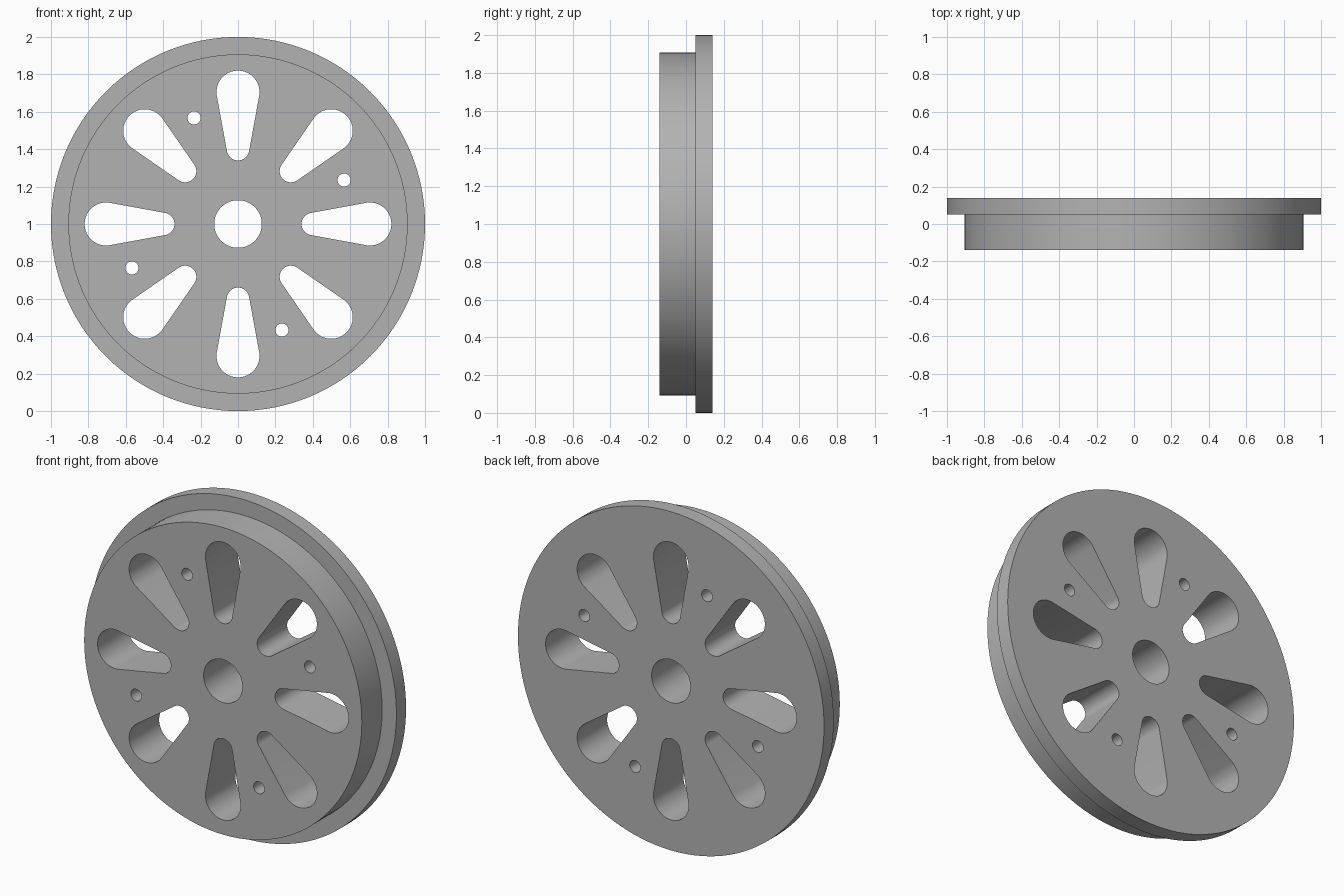
import bpy, bmesh
from math import sin, cos, pi, radians, asin

cube = bpy.data.objects.get("Cube")
if cube:
    bpy.data.objects.remove(cube, do_unlink=True)

AXIS_Z = 1.0      # height of the wheel axis
HALF_DEPTH = 0.14
SEGMENTS = 128

metal = bpy.data.materials.new("grey_metal")
metal.use_nodes = True
grey = (0.45, 0.45, 0.45, 1)
metal.diffuse_color = grey
metal.node_tree.nodes["Principled BSDF"].inputs["Base Color"].default_value = grey


def make_object(name, bm):
    bmesh.ops.recalc_face_normals(bm, faces=bm.faces)
    mesh = bpy.data.meshes.new(name)
    bm.to_mesh(mesh)
    bm.free()
    mesh.materials.append(metal)
    obj = bpy.data.objects.new(name, mesh)
    bpy.context.collection.objects.link(obj)
    return obj


def disc(bm, radius, y):
    """Ring of vertices around the wheel axis."""
    angles = [2 * pi * i / SEGMENTS for i in range(SEGMENTS)]
    return [bm.verts.new((radius * cos(a), y, AXIS_Z + radius * sin(a))) for a in angles]


def arc(radius, centre, start, end, steps):
    """Points (along, across) on an arc whose centre lies on the spoke line."""
    angles = [start + (end - start) * i / steps for i in range(steps + 1)]
    return [(centre + radius * cos(a), radius * sin(a)) for a in angles]


def add_prism(bm, outline, angle):
    """Extrude an outline through the wheel, turned about the axis."""
    ca, sa = cos(angle), sin(angle)
    verts = [bm.verts.new((u * ca - v * sa, -0.3, AXIS_Z + u * sa + v * ca))
             for u, v in outline]
    face = bm.faces.new(verts)
    out = bmesh.ops.extrude_face_region(bm, geom=[face])
    moved = [g for g in out["geom"] if isinstance(g, bmesh.types.BMVert)]
    bmesh.ops.translate(bm, verts=moved, vec=(0, 0.6, 0))


# Wheel body: stepped ring with a flange at the back and a bore
bm = bmesh.new()
profile = [(0.127, -HALF_DEPTH), (0.907, -HALF_DEPTH), (0.907, 0.05),
           (1.0, 0.05), (1.0, HALF_DEPTH), (0.127, HALF_DEPTH)]
rings = [disc(bm, r, y) for r, y in profile]
for a, b in zip(rings, rings[1:] + rings[:1]):
    for i in range(SEGMENTS):
        j = (i + 1) % SEGMENTS
        bm.faces.new((a[i], a[j], b[j], b[i]))
wheel = make_object("flanged_wheel", bm)

# Cutters: eight teardrop windows and four small bolt holes
bm = bmesh.new()
R_OUT, C_OUT, R_IN, C_IN = 0.115, 0.705, 0.06, 0.4
tangent = pi / 2 + asin((R_OUT - R_IN) / (C_OUT - C_IN))
teardrop = (arc(R_OUT, C_OUT, -tangent, tangent, 36)
            + arc(R_IN, C_IN, tangent, 2 * pi - tangent, 24))
bolt_hole = arc(0.035, 0.614, 0, 2 * pi, 32)[:-1]
for k in range(8):
    add_prism(bm, teardrop, k * pi / 4)
for k in range(4):
    add_prism(bm, bolt_hole, radians(22.5) + k * pi / 2)
cutter = make_object("window_cutter", bm)
cutter.hide_render = True

# Cut the windows and drop the helper
bpy.context.view_layer.objects.active = wheel
wheel.select_set(True)
cut = wheel.modifiers.new("windows", "BOOLEAN")
cut.operation = "DIFFERENCE"
cut.solver = "EXACT"
cut.object = cutter
bpy.ops.object.modifier_apply(modifier=cut.name)
bpy.data.objects.remove(cutter, do_unlink=True)
bpy.ops.object.shade_smooth_by_angle(angle=radians(30))
